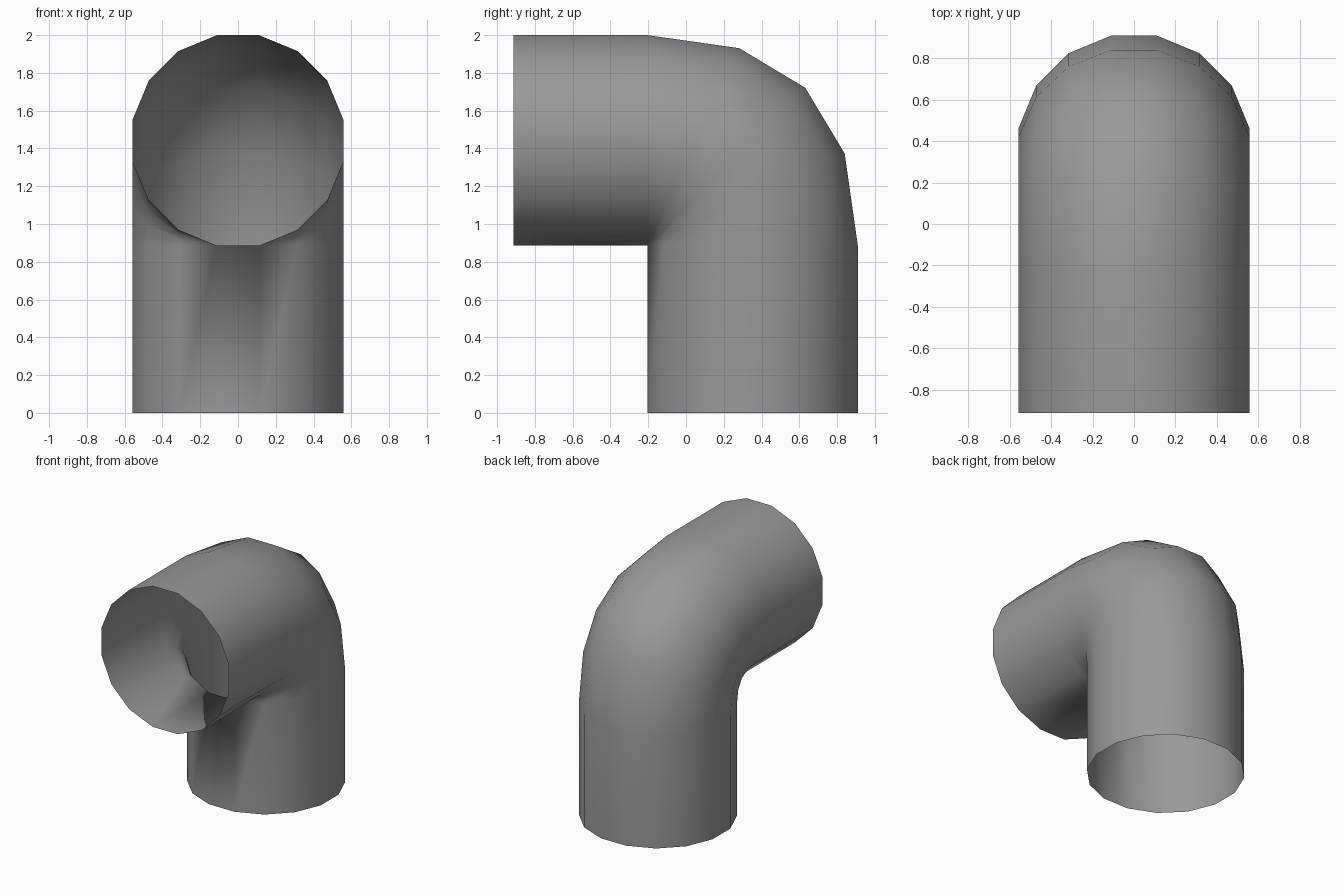
import bpy, bmesh, math

cube = bpy.data.objects.get("Cube")
if cube:
    bpy.data.objects.remove(cube, do_unlink=True)

SIDES = 16
HALF = 0.5575                                   # half width across the flats
RADIUS = HALF / math.cos(math.pi / SIDES)
PIVOT_Y, PIVOT_Z = -0.205, 0.885                # inner corner of the elbow
FRONT_Y = -0.913

# Path stations: horizontal mouth, bend from t = 0 to 1, lower mouth
BEND = [i / 4 for i in range(5)]
stations = ["front"] + BEND + ["base"]


def place(station, angle):
    """Point of the pipe wall at one station and one angle round the section."""
    x = RADIUS * math.sin(angle)
    depth = HALF + RADIUS * math.cos(angle)     # distance out from the inner corner
    if station == "front":
        return x, FRONT_Y, PIVOT_Z + depth
    if station == "base":
        return x, PIVOT_Y + depth, 0
    t = station
    return x, PIVOT_Y + depth * (1 - (1 - t) ** 2), PIVOT_Z + depth * (1 - t * t)


# Open pipe wall, swept ring by ring
bm = bmesh.new()
angles = [2 * math.pi * (i + 0.5) / SIDES for i in range(SIDES)]
rings = [[bm.verts.new(place(s, a)) for a in angles] for s in stations]
for near, far in zip(rings, rings[1:]):
    for i in range(SIDES):
        j = (i + 1) % SIDES
        bm.faces.new((near[i], near[j], far[j], far[i]))

# The bend closes to a single edge at the inner corner
bmesh.ops.remove_doubles(bm, verts=bm.verts, dist=0.001)
bmesh.ops.recalc_face_normals(bm, faces=bm.faces)
top = max(bm.faces, key=lambda f: f.calc_center_median().z)
if top.normal.z < 0:
    bmesh.ops.reverse_faces(bm, faces=bm.faces)

mesh = bpy.data.meshes.new("elbow_pipe")
bm.to_mesh(mesh)
bm.free()
pipe = bpy.data.objects.new("elbow_pipe", mesh)
bpy.context.collection.objects.link(pipe)

# Plain grey
grey = bpy.data.materials.new("mid_grey")
grey.use_nodes = True
colour = (0.32, 0.32, 0.32, 1)
grey.diffuse_color = colour
grey.node_tree.nodes["Principled BSDF"].inputs["Base Color"].default_value = colour
mesh.materials.append(grey)

bpy.ops.object.select_all(action='DESELECT')
pipe.select_set(True)
bpy.context.view_layer.objects.active = pipe
bpy.ops.object.shade_smooth_by_angle(angle=math.radians(40))
